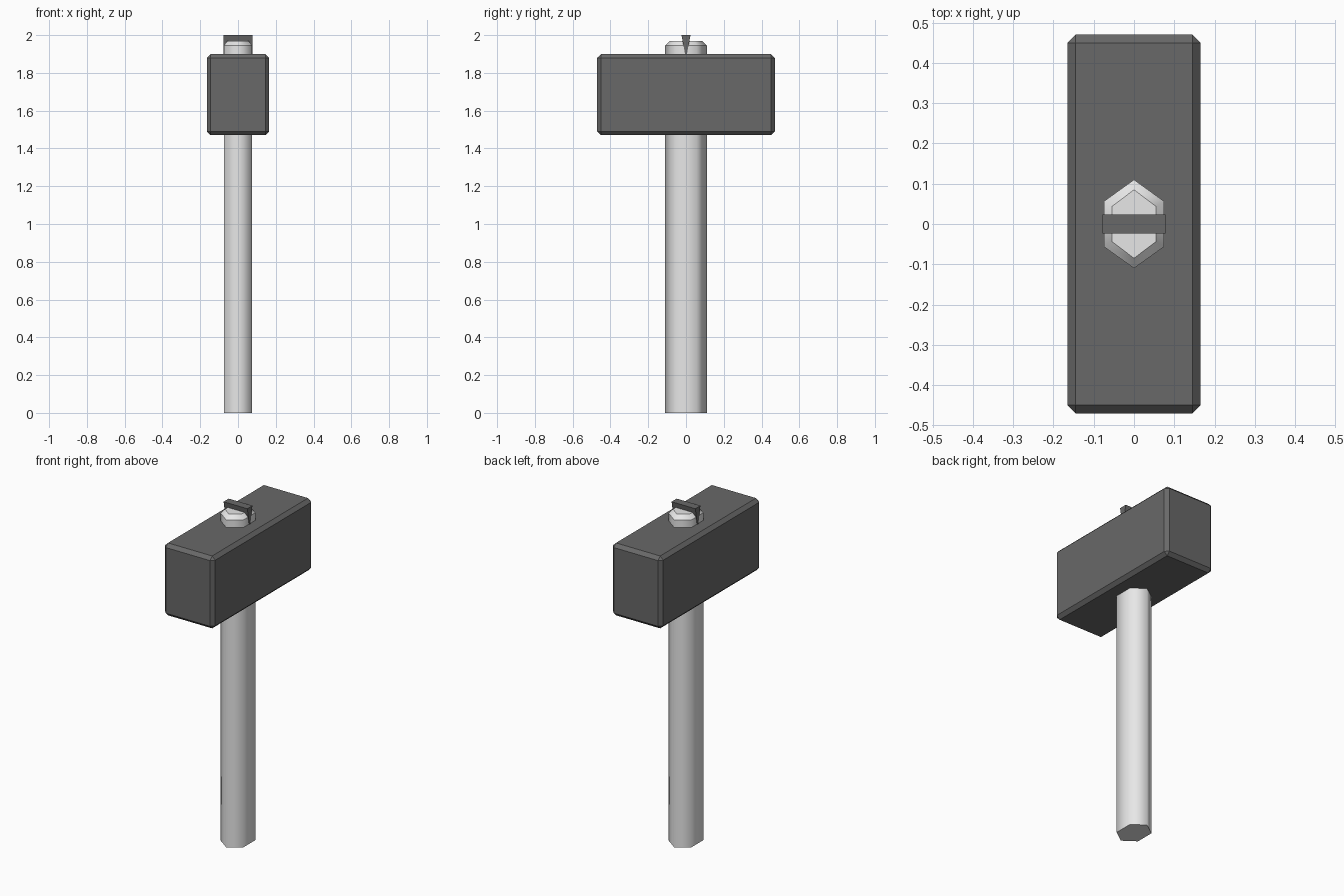
import bpy, bmesh

if "Cube" in bpy.data.objects:
    bpy.data.objects.remove(bpy.data.objects["Cube"])


def material(name, grey):
    m = bpy.data.materials.new(name)
    m.diffuse_color = (grey, grey, grey, 1)
    m.use_nodes = True
    m.node_tree.nodes["Principled BSDF"].inputs["Base Color"].default_value = m.diffuse_color
    return m


def loft(name, rings, mat):
    """Closed solid through a stack of equal-length point rings."""
    bm = bmesh.new()
    loops = [[bm.verts.new(p) for p in ring] for ring in rings]
    n = len(loops[0])
    for a, b in zip(loops, loops[1:]):
        for i in range(n):
            j = (i + 1) % n
            bm.faces.new((a[i], a[j], b[j], b[i]))
    bm.faces.new(loops[0][::-1])
    bm.faces.new(loops[-1])
    bmesh.ops.recalc_face_normals(bm, faces=bm.faces)
    mesh = bpy.data.meshes.new(name)
    bm.to_mesh(mesh)
    bm.free()
    mesh.materials.append(mat)
    obj = bpy.data.objects.new(name, mesh)
    bpy.context.collection.objects.link(obj)
    return obj


def hexagon(rx, ry, z):
    """Hexagon with its points toward front and back."""
    h = ry * 0.51
    return [(0, -ry, z), (rx, -h, z), (rx, h, z),
            (0, ry, z), (-rx, h, z), (-rx, -h, z)]


def rectangle(rx, ry, z):
    return [(-rx, -ry, z), (rx, -ry, z), (rx, ry, z), (-rx, ry, z)]


iron = material("dark iron", 0.14)
wood = material("pale handle", 0.8)

# Hexagonal handle with a chamfered top, smooth around but crisp at each ring
handle = loft("handle", [hexagon(0.075, 0.11, 0), hexagon(0.075, 0.11, 1.945),
                         hexagon(0.055, 0.085, 1.97)], wood)
for poly in handle.data.polygons:
    poly.use_smooth = abs(poly.normal.z) < 0.99
for edge in handle.data.edges:
    a, b = (handle.data.vertices[i].co.z for i in edge.vertices)
    edge.use_edge_sharp = abs(a - b) < 1e-4

# Block head with narrow chamfers on every edge
head = loft("hammer_head", [rectangle(0.165, 0.47, 1.47),
                            rectangle(0.165, 0.47, 1.90)], iron)
bm = bmesh.new()
bm.from_mesh(head.data)
bmesh.ops.bevel(bm, geom=bm.edges[:], offset=0.02, offset_type='OFFSET',
                segments=1, profile=0.5, affect='EDGES')
bm.to_mesh(head.data)
bm.free()

# Tapered wedge driven across the top of the handle
loft("wedge", [rectangle(0.078, 0.003, 1.89), rectangle(0.078, 0.024, 2.0)], iron)
